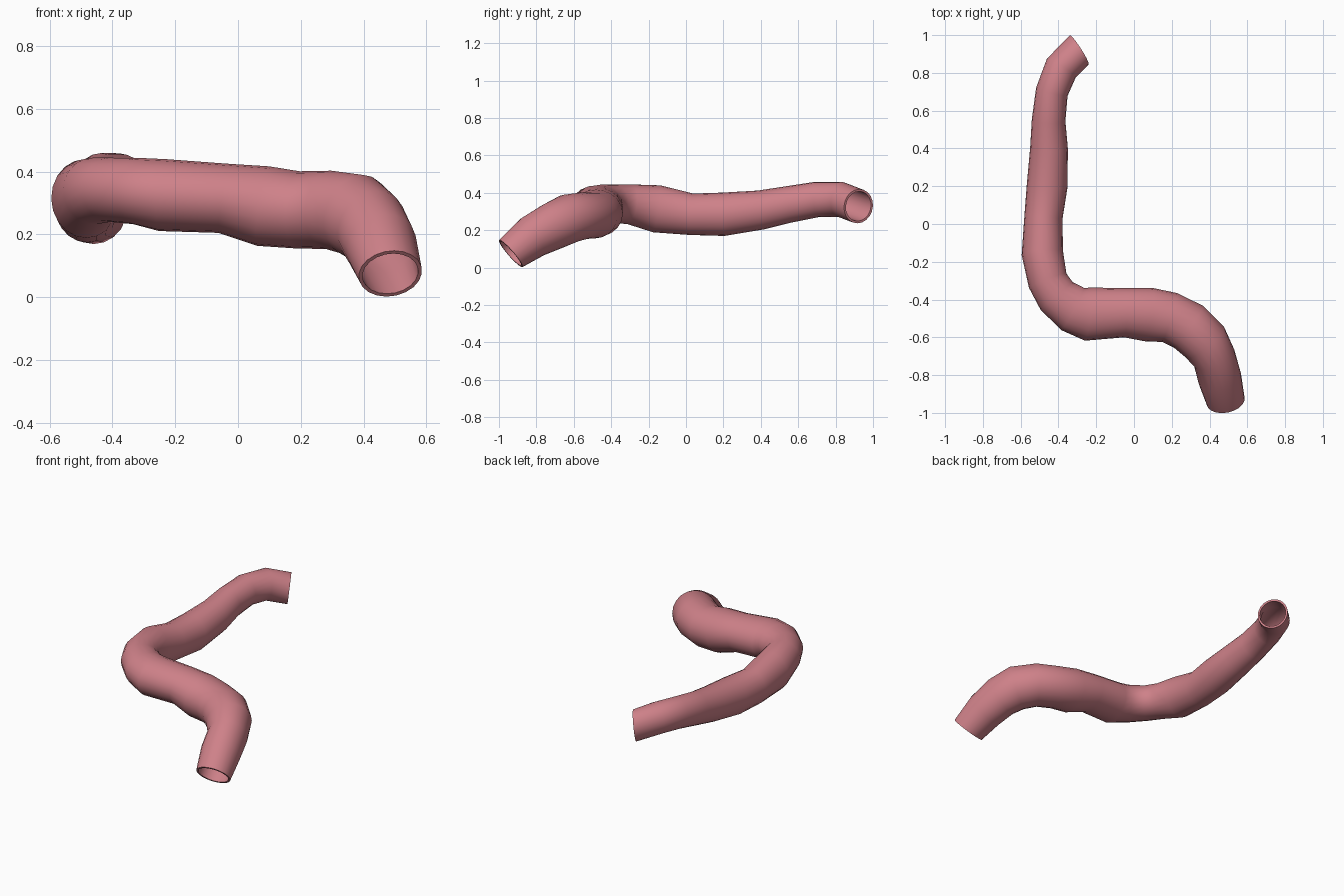
import bpy, bmesh, math
from mathutils import Vector

if "Cube" in bpy.data.objects:
    bpy.data.objects.remove(bpy.data.objects["Cube"])

SIDES = 20
WALL = 0.012

# Tube sections: centre x, y, z, half width, half height
SECTIONS = [
    (0.485, -0.937, 0.075, 0.102, 0.096),
    (0.455, -0.82, 0.165, 0.115, 0.117),
    (0.425, -0.71, 0.222, 0.115, 0.128),
    (0.375, -0.625, 0.262, 0.130, 0.132),
    (0.290, -0.545, 0.278, 0.135, 0.125),
    (0.190, -0.495, 0.278, 0.135, 0.123),
    (0.080, -0.480, 0.290, 0.143, 0.128),
    (-0.050, -0.470, 0.315, 0.130, 0.111),
    (-0.240, -0.477, 0.325, 0.142, 0.115),
    (-0.325, -0.450, 0.338, 0.127, 0.106),
    (-0.410, -0.380, 0.342, 0.112, 0.102),
    (-0.457, -0.300, 0.338, 0.106, 0.107),
    (-0.485, -0.155, 0.314, 0.110, 0.127),
    (-0.480, 0.030, 0.285, 0.101, 0.111),
    (-0.460, 0.200, 0.285, 0.108, 0.116),
    (-0.450, 0.400, 0.308, 0.100, 0.105),
    (-0.452, 0.550, 0.338, 0.089, 0.098),
    (-0.435, 0.700, 0.364, 0.086, 0.095),
    (-0.385, 0.825, 0.365, 0.091, 0.094),
    (-0.290, 0.922, 0.328, 0.092, 0.092),
]
START_DIR = Vector((-0.15, 0.75, 0.65)).normalized()
END_DIR = Vector((0.84, 0.54, -0.12)).normalized()


def direction(i):
    """Unit direction of the tube at a section."""
    if i == 0:
        return START_DIR
    if i == len(SECTIONS) - 1:
        return END_DIR
    a = Vector(SECTIONS[i][:3]) - Vector(SECTIONS[i - 1][:3])
    b = Vector(SECTIONS[i + 1][:3]) - Vector(SECTIONS[i][:3])
    return (a.normalized() + b.normalized()).normalized()


def ring(bm, i, inset):
    x, y, z, w, h = SECTIONS[i]
    d = direction(i)
    side = d.cross(Vector((0, 0, 1))).normalized()
    up = side.cross(d)
    out = []
    for k in range(SIDES):
        t = math.tau * k / SIDES
        out.append(bm.verts.new(Vector((x, y, z)) + side * (w - inset) * math.cos(t)
                                + up * (h - inset) * math.sin(t)))
    return out


# Hollow tube: outer skin one way, inner skin back, closed at both rims
bm = bmesh.new()
n = len(SECTIONS)
rings = [ring(bm, i, 0) for i in range(n)] + [ring(bm, i, WALL) for i in reversed(range(n))]
for a, b in zip(rings, rings[1:] + rings[:1]):
    for k in range(SIDES):
        j = (k + 1) % SIDES
        bm.faces.new((a[k], a[j], b[j], b[k]))
bmesh.ops.recalc_face_normals(bm, faces=bm.faces)
mesh = bpy.data.meshes.new("vessel_tube")
bm.to_mesh(mesh)
bm.free()

tube = bpy.data.objects.new("vessel_tube", mesh)
bpy.context.collection.objects.link(tube)
pink = bpy.data.materials.new("dusty_pink")
pink.diffuse_color = (0.62, 0.22, 0.25, 1)
pink.use_nodes = True
pink.node_tree.nodes["Principled BSDF"].inputs["Base Color"].default_value = pink.diffuse_color
mesh.materials.append(pink)

# Smooth walls, crisp rims
bpy.context.view_layer.objects.active = tube
tube.select_set(True)
bpy.ops.object.shade_smooth_by_angle(angle=math.radians(50))
